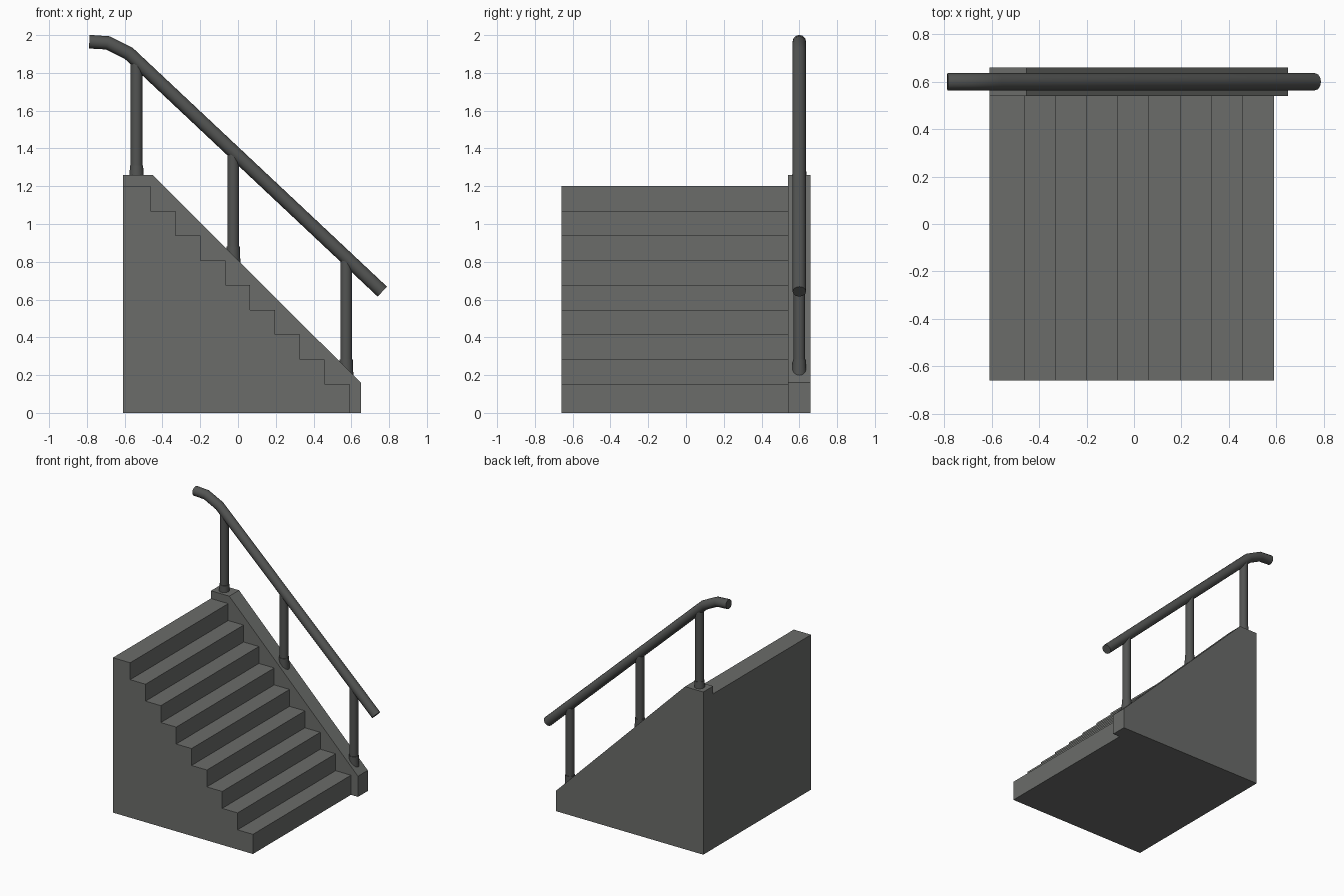
import bpy, bmesh, math

if "Cube" in bpy.data.objects:
    bpy.data.objects.remove(bpy.data.objects["Cube"])

RAIL_Y = 0.60


def material(name, rgb):
    mat = bpy.data.materials.new(name)
    mat.diffuse_color = (*rgb, 1)
    mat.use_nodes = True
    mat.node_tree.nodes["Principled BSDF"].inputs["Base Color"].default_value = mat.diffuse_color
    return mat


STONE = material("dark_stone", (0.145, 0.15, 0.143))
METAL = material("dark_metal", (0.085, 0.088, 0.085))


def extrude_profile(name, pts, y0, y1):
    """Solid from an x-z outline, extruded along y."""
    bm = bmesh.new()
    face = bm.faces.new([bm.verts.new((x, y0, z)) for x, z in pts])
    ext = bmesh.ops.extrude_face_region(bm, geom=[face])
    verts = [g for g in ext["geom"] if isinstance(g, bmesh.types.BMVert)]
    bmesh.ops.translate(bm, verts=verts, vec=(0, y1 - y0, 0))
    bmesh.ops.recalc_face_normals(bm, faces=bm.faces)
    mesh = bpy.data.meshes.new(name)
    bm.to_mesh(mesh)
    bm.free()
    mesh.materials.append(STONE)
    obj = bpy.data.objects.new(name, mesh)
    bpy.context.collection.objects.link(obj)


def upright(name, x, z0, z1, r0, r1):
    """Smooth vertical cylinder or taper under the rail."""
    bpy.ops.mesh.primitive_cone_add(vertices=20, radius1=r0, radius2=r1, depth=z1 - z0,
                                    location=(x, RAIL_Y, (z0 + z1) / 2))
    bpy.context.object.name = name
    bpy.context.object.data.materials.append(METAL)
    bpy.ops.object.shade_smooth_by_angle(angle=math.radians(40))


# Solid flight of nine steps
outline = [(-0.61, 0), (0.59, 0)]
x, z = 0.59, 0.152
for i in range(9):
    outline.append((x, z))
    x = -0.61 if i == 8 else x - 0.1315
    outline.append((x, z))
    z += 0.131
extrude_profile("steps", outline, -0.66, 0.54)

# Sloped side wall
extrude_profile("side_wall", [(-0.61, 0), (0.65, 0), (0.65, 0.16), (-0.453, 1.26), (-0.61, 1.26)],
                0.54, 0.66)

# Posts with tapered collars, running up into the rail
for i, (px, base, top) in enumerate([(-0.537, 1.255, 1.31), (-0.025, 0.79, 0.882), (0.573, 0.195, 0.282)]):
    upright(f"post_collar_{i + 1}", px, base, top, 0.038, 0.0345)
    upright(f"post_{i + 1}", px, top - 0.01, 1.363 - 0.94 * px, 0.031, 0.031)

# Handrail with a bent upper end
path = [(-0.787, 1.965), (-0.69, 1.959), (-0.578, 1.903), (0.764, 0.642)]
curve = bpy.data.curves.new("handrail", "CURVE")
curve.dimensions = "3D"
curve.bevel_depth = 0.036
curve.bevel_resolution = 4
curve.use_fill_caps = True
spline = curve.splines.new("POLY")
spline.points.add(len(path) - 1)
for p, (px, pz) in zip(spline.points, path):
    p.co = (px, RAIL_Y, pz, 1)
curve.materials.append(METAL)
rail = bpy.data.objects.new("handrail", curve)
bpy.context.collection.objects.link(rail)
bpy.ops.object.select_all(action="DESELECT")
rail.select_set(True)
bpy.context.view_layer.objects.active = rail
bpy.ops.object.convert(target="MESH")
bpy.ops.object.shade_smooth_by_angle(angle=math.radians(40))
